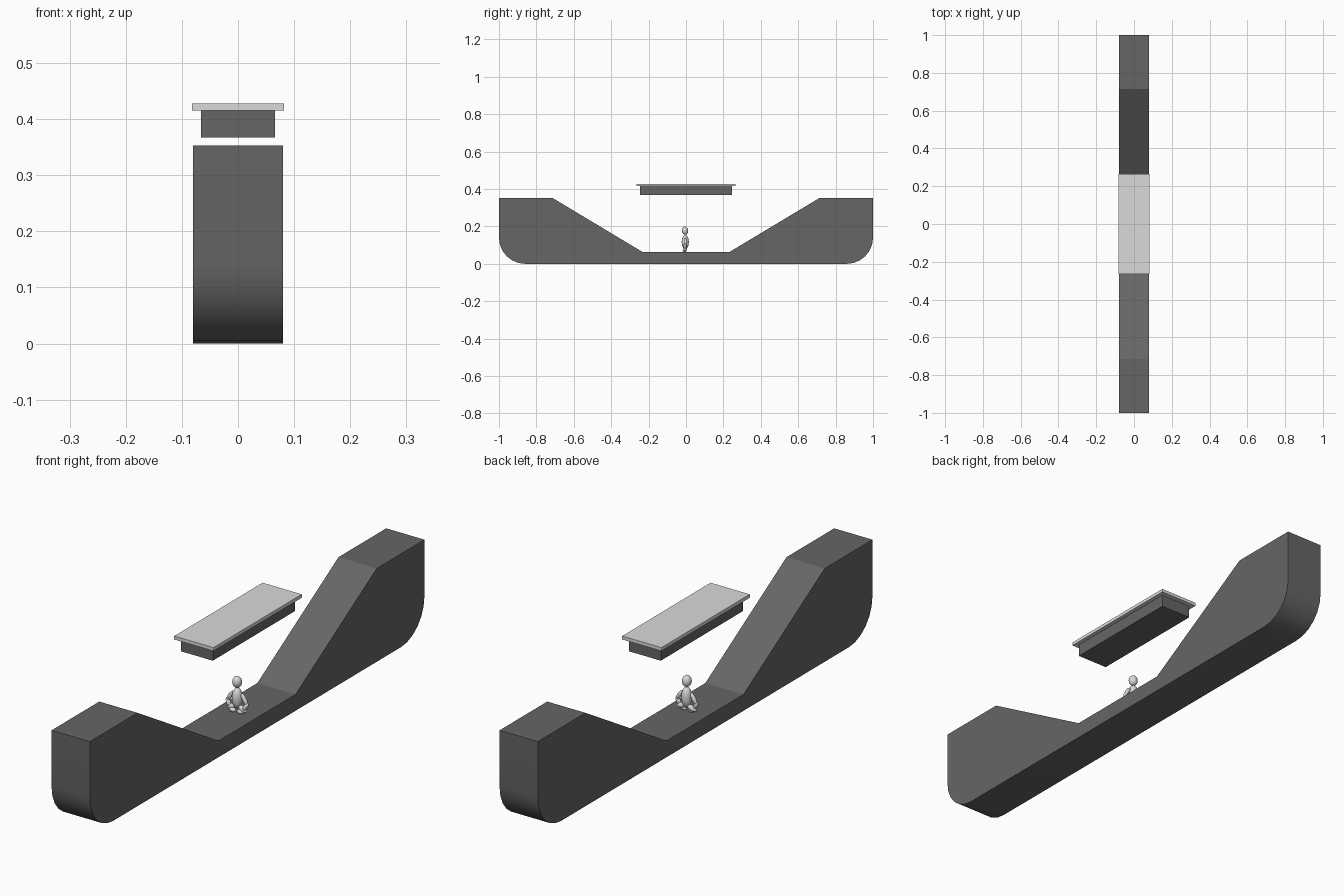
import bpy, bmesh, math
from mathutils import Vector

cube = bpy.data.objects.get("Cube")
if cube:
    bpy.data.objects.remove(cube, do_unlink=True)


def make_material(name, value):
    mat = bpy.data.materials.new(name)
    mat.use_nodes = True
    colour = (value, value, value, 1)
    mat.diffuse_color = colour
    mat.node_tree.nodes["Principled BSDF"].inputs["Base Color"].default_value = colour
    return mat


dark = make_material("dark grey", 0.133)
light = make_material("light grey", 0.70)


def add_mesh(name, bm, mat):
    bmesh.ops.recalc_face_normals(bm, faces=bm.faces)
    mesh = bpy.data.meshes.new(name)
    bm.to_mesh(mesh)
    bm.free()
    mesh.materials.append(mat)
    obj = bpy.data.objects.new(name, mesh)
    bpy.context.collection.objects.link(obj)
    return obj


def smooth(obj, angle):
    bpy.ops.object.select_all(action="DESELECT")
    obj.select_set(True)
    bpy.context.view_layer.objects.active = obj
    bpy.ops.object.shade_smooth_by_angle(angle=math.radians(angle))


def box(name, half_x, half_y, low, high, mat):
    bm = bmesh.new()
    bmesh.ops.create_cube(bm, size=1)
    for v in bm.verts:
        v.co = (v.co.x * 2 * half_x, v.co.y * 2 * half_y, high if v.co.z > 0 else low)
    return add_mesh(name, bm, mat)


def limb(name, start, end, radius, mat=light):
    """Ellipsoid stretched between two points."""
    start, end = Vector(start), Vector(end)
    axis = end - start
    bm = bmesh.new()
    bmesh.ops.create_uvsphere(bm, u_segments=20, v_segments=12, radius=1)
    turn = axis.to_track_quat("Z", "Y")
    for v in bm.verts:
        local = Vector((v.co.x * radius, v.co.y * radius, v.co.z * axis.length / 2))
        v.co = turn @ local + (start + end) / 2
    obj = add_mesh(name, bm, mat)
    smooth(obj, 60)
    return obj


# Valley-shaped base: half profile with rounded lower end, mirrored and extruded
r, steps = 0.14, 6
half = [(0.23, 0.062), (0.715, 0.353), (1, 0.353)]
for i in range(steps + 1):
    a = math.pi / 2 * i / steps
    half.append((1 - r + r * math.cos(a), r - r * math.sin(a)))
profile = half + [(-y, z) for y, z in reversed(half)]
bm = bmesh.new()
face = bm.faces.new([bm.verts.new((-0.08, y, z)) for y, z in profile])
side = bmesh.ops.extrude_face_region(bm, geom=[face])
bmesh.ops.translate(bm, vec=(0.16, 0, 0),
                    verts=[g for g in side["geom"] if isinstance(g, bmesh.types.BMVert)])
smooth(add_mesh("valley_base", bm, dark), 25)

# Floating canopy
box("canopy_body", 0.066, 0.245, 0.367, 0.415, dark)
box("canopy_top_plate", 0.082, 0.264, 0.415, 0.428, light)

# Small seated figure
limb("figure_head", (0, -0.003, 0.156), (0, -0.007, 0.199), 0.017)
limb("figure_torso", (0, -0.004, 0.078), (0, -0.004, 0.156), 0.019)
for label, s in (("left", 1), ("right", -1)):
    limb(label + "_upper_arm", (s * 0.018, -0.004, 0.138), (s * 0.042, -0.004, 0.098), 0.008)
    limb(label + "_forearm", (s * 0.044, -0.004, 0.108), (s * 0.028, -0.008, 0.078), 0.008)
    limb(label + "_thigh", (s * 0.004, -0.002, 0.088), (s * 0.040, -0.006, 0.074), 0.010)
    limb(label + "_foot", (s * 0.030, -0.008, 0.072), (s * 0.003, -0.010, 0.070), 0.009)
